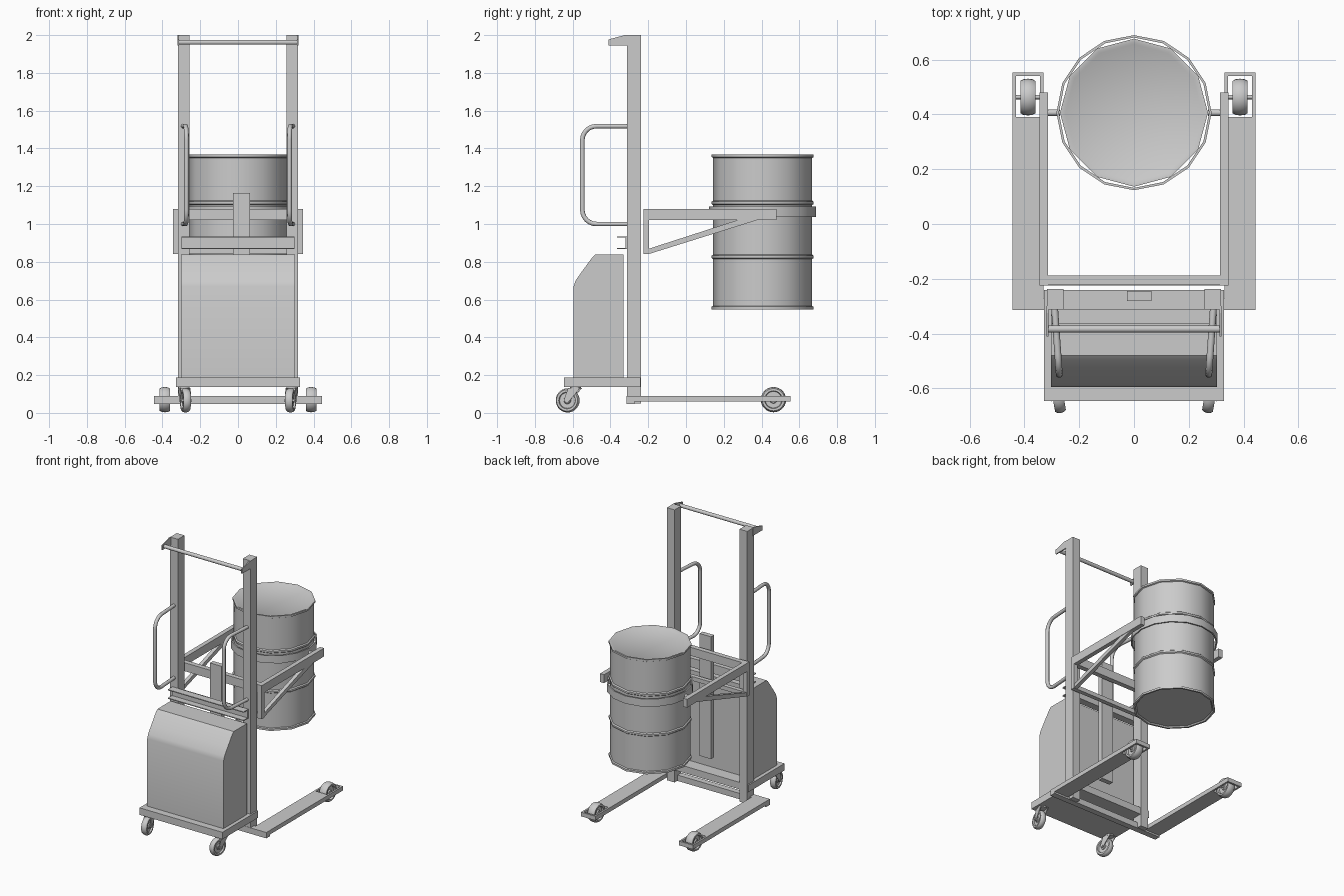
import bpy, bmesh, math
from mathutils import Vector, Matrix

if "Cube" in bpy.data.objects:
    bpy.data.objects.remove(bpy.data.objects["Cube"])


def finish(name, bm, smooth=False):
    bmesh.ops.remove_doubles(bm, verts=bm.verts, dist=1e-5)
    bmesh.ops.recalc_face_normals(bm, faces=bm.faces)
    me = bpy.data.meshes.new(name)
    bm.to_mesh(me)
    bm.free()
    ob = bpy.data.objects.new(name, me)
    bpy.context.collection.objects.link(ob)
    if smooth:
        smooth_ob(ob)
    return ob


def smooth_ob(ob, angle=40):
    bpy.ops.object.select_all(action='DESELECT')
    ob.select_set(True)
    bpy.context.view_layer.objects.active = ob
    bpy.ops.object.shade_smooth_by_angle(angle=math.radians(angle))


def box(name, x, y, z):
    bm = bmesh.new()
    bmesh.ops.create_cube(bm, size=1)
    for v in bm.verts:
        v.co = [r[0] + (c + 0.5) * (r[1] - r[0]) for c, r in zip(v.co, (x, y, z))]
    return finish(name, bm)


def sbox(name, s, x, y, z):
    return box(name, sorted((s * x[0], s * x[1])), y, z)


def prism(name, pts, x0, x1, smooth=False):
    """Extrude a (y, z) outline along x."""
    bm = bmesh.new()
    f = bm.faces.new([bm.verts.new((x0, y, z)) for y, z in pts])
    ext = bmesh.ops.extrude_face_region(bm, geom=[f])['geom']
    bmesh.ops.translate(bm, vec=(x1 - x0, 0, 0),
                        verts=[e for e in ext if isinstance(e, bmesh.types.BMVert)])
    return finish(name, bm, smooth)


def lathe(name, profile, n, matrix, closed=False, angle=40):
    """Spin a (radius, height) profile round the local z axis."""
    bm = bmesh.new()
    rings = [[bm.verts.new((r * math.sin(2 * math.pi * k / n),
                            r * math.cos(2 * math.pi * k / n), h)) for k in range(n)]
             if r > 0 else [bm.verts.new((0, 0, h))] for r, h in profile]
    pairs = list(zip(rings, rings[1:])) + ([(rings[-1], rings[0])] if closed else [])
    for a, b in pairs:
        for k in range(n):
            j = (k + 1) % n
            q = [a[k % len(a)], a[j % len(a)], b[j % len(b)], b[k % len(b)]]
            bm.faces.new(list(dict.fromkeys(q)))
    bm.transform(matrix)
    ob = finish(name, bm)
    smooth_ob(ob, angle)
    return ob


def at(*p):
    return Matrix.Translation(p)


ALONG_X = Matrix.Rotation(math.pi / 2, 4, 'Y')


def rod(name, x0, x1, y, z, r, n=16):
    h = (x1 - x0) / 2
    return lathe(name, [(0, -h), (r, -h), (r, h), (0, h)], n,
                 at((x0 + x1) / 2, y, z) @ ALONG_X)


def wheel(name, r, w, matrix):
    h = w / 2
    prof = [(0, h * .8), (r * .25, h * .8), (r * .3, h * .5), (r * .65, h * .5), (r * .7, h),
            (r * .88, h), (r * .97, h * .6), (r, 0)]
    prof += [(a, -b) for a, b in reversed(prof[:-1])]
    return lathe(name, prof, 28, matrix @ ALONG_X)


# Base platform and curved cabinet
box("base_platform", (-.328, .328), (-.645, -.24), (.137, .187))
prism("cabinet", [(-.33, .187), (-.595, .187), (-.595, .67), (-.585, .70), (-.55, .75),
                  (-.495, .825), (-.48, .838), (-.33, .838)], -.302, .302, True)

# Leg crossbar
box("leg_crossbar", (-.444, .444), (-.314, -.272), (.048, .09))

# Channel between the masts
prism("mast_channel", [(-.365, .934), (-.312, .934), (-.312, .868), (-.365, .868),
                       (-.365, .874), (-.32, .874), (-.32, .928), (-.365, .928)], -.30, .30)

# Lift column and top rail
box("lift_column", (-.026, .064), (-.28, -.245), (.29, 1.165))
rod("top_rail", -.32, .32, -.383, 1.962, .013)

# Carriage crossbars
box("carriage_upper_bar", (-.345, .345), (-.222, -.187), (1.02, 1.08))
box("carriage_lower_bar", (-.345, .345), (-.225, -.195), (.84, .87))

for s, side in ((-1, "left"), (1, "right")):
    # Mast and its top bracket
    sbox("mast_" + side, s, (.257, .318), (-.312, -.238), (.05, 2.0))
    prism("top_bracket_" + side, [(-.41, 1.945), (-.30, 1.945), (-.30, 2.0), (-.325, 2.0),
                                  (-.41, 1.977)], s * .312, s * .32)

    # Bent tube handle
    def handle_point(y, z):
        return (s * (.29 + (y + .30) * .07), y, z)
    pts, R = [handle_point(-.30, 1.518)], .075
    for cy, cz, a0 in ((-.549 + R, 1.518 - R, 90), (-.549 + R, 1.0 + R, 180)):
        for k in range(7):
            a = math.radians(a0 + 15 * k)
            pts.append(handle_point(cy + R * math.cos(a), cz + R * math.sin(a)))
    pts.append(handle_point(-.30, 1.0))
    cu = bpy.data.curves.new("handle_" + side, 'CURVE')
    cu.dimensions = '3D'
    cu.bevel_depth, cu.bevel_resolution = .0125, 3
    sp = cu.splines.new('POLY')
    sp.points.add(len(pts) - 1)
    for p, c in zip(sp.points, pts):
        p.co = (*c, 1)
    ob = bpy.data.objects.new("handle_" + side, cu)
    bpy.context.collection.objects.link(ob)
    bpy.ops.object.select_all(action='DESELECT')
    ob.select_set(True)
    bpy.context.view_layer.objects.active = ob
    bpy.ops.object.convert(target='MESH')
    smooth_ob(bpy.context.object)

    # Carriage arm, post, brace and pivot
    sbox("carriage_arm_" + side, s, (.313, .345), (-.222, .48), (1.02, 1.08))
    sbox("carriage_post_" + side, s, (.313, .345), (-.225, -.195), (.84, 1.08))
    prism("carriage_brace_" + side, [(-.20, .84), (-.20, .868), (.27, 1.02), (.375, 1.02)],
          s * .316, s * .342)
    rod("drum_pivot_" + side, *sorted((s * .27, s * .325)), .406, 1.06, .012)

    # Floor leg with an open wheel frame at its tip
    sbox("leg_" + side, s, (.33, .444), (-.312, .39), (.06, .09))
    sbox("wheel_frame_outer_" + side, s, (.431, .444), (.38, .553), (.06, .09))
    sbox("wheel_frame_inner_" + side, s, (.33, .343), (.38, .553), (.06, .09))
    sbox("wheel_frame_end_" + side, s, (.33, .444), (.54, .553), (.06, .09))
    wheel("leg_wheel_" + side, .067, .055, at(s * .387, .463, .07))
    rod("leg_axle_" + side, *sorted((s * .335, s * .44)), .463, .07, .008)

    # Swivel caster, turned slightly inward
    turn = at(s * .285, -.585, 0) @ Matrix.Rotation(s * math.radians(-10), 4, 'Z')
    wheel("caster_wheel_" + side, .064, .04, turn @ at(0, -.042, .066))
    lathe("caster_stem_" + side, [(0, .128), (.03, .128), (.03, .14), (0, .14)], 16, turn)
    for e in (-1, 1):
        cheek = prism("caster_cheek_" + side, [(.03, .132), (-.035, .132), (-.058, .066),
                                               (-.048, .054), (-.034, .056)],
                      e * .023, e * .028)
        cheek.data.transform(turn)
    axle = rod("caster_axle_" + side, -.031, .031, -.042, .066, .008)
    axle.data.transform(turn)

# Twelve-sided drum with rims and two ribs
rb, rr = .262, .27
profile = [(0, .556), (.25, .556), (.258, .548), (rr, .548), (rr, .562), (rb, .566)]
for z in (.826, 1.112):
    profile += [(rb, z - .012), (rr, z - .006), (rr, z + .006), (rb, z + .012)]
profile += [(rb, 1.35), (rr, 1.354), (rr, 1.367), (.258, 1.367), (.25, 1.362), (0, 1.368)]
lathe("drum", profile, 12, at(0, .406, 0))

# Clamp ring round the drum
lathe("clamp_ring", [(.274, 1.037), (.283, 1.037), (.283, 1.092), (.274, 1.092)], 16,
      at(0, .406, 0), closed=True)
